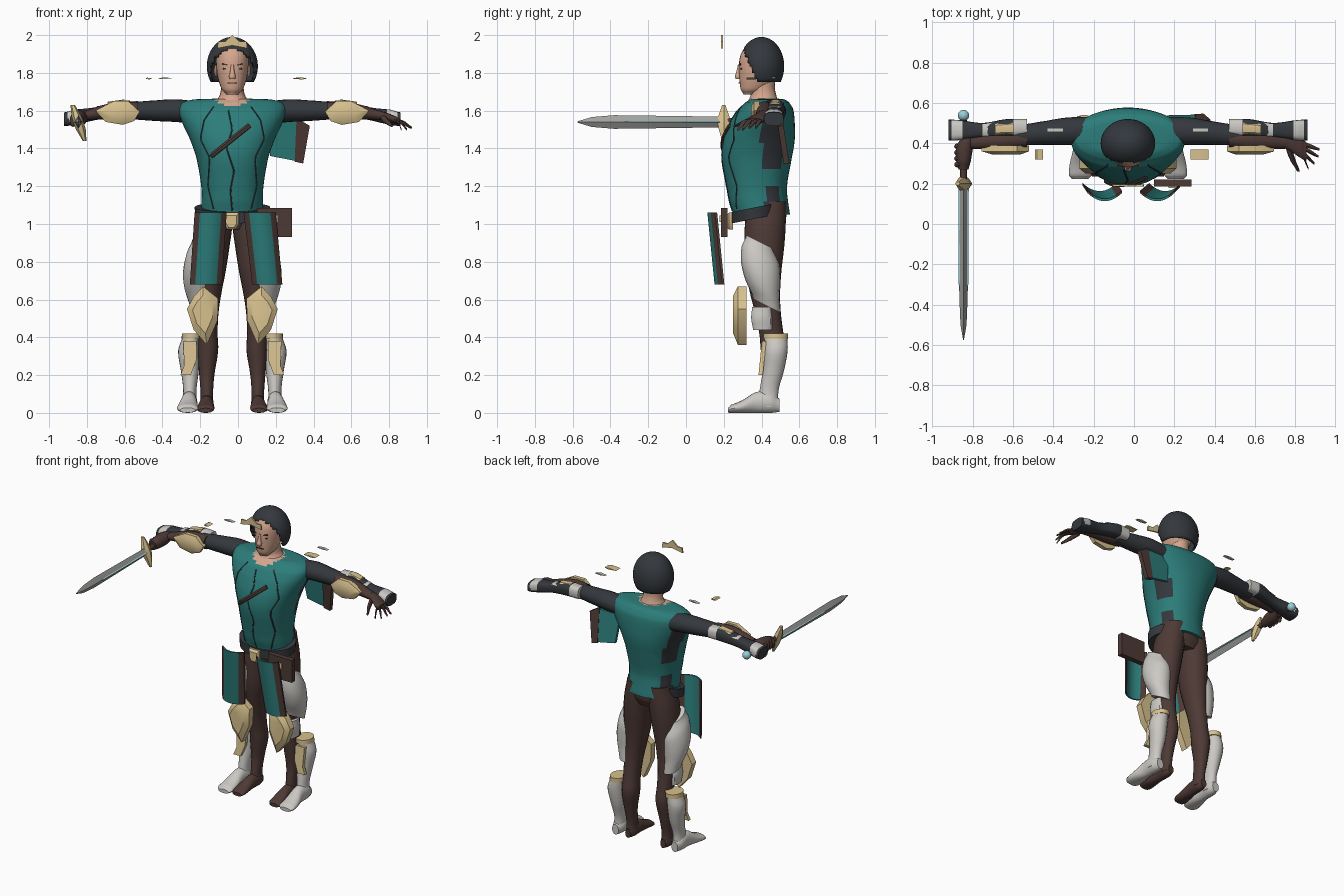
import bpy, bmesh, math
from mathutils import Vector
from mathutils.bvhtree import BVHTree

if "Cube" in bpy.data.objects:
    bpy.data.objects.remove(bpy.data.objects["Cube"])

CX = -0.03  # body centre line


def colour(name, r, g, b):
    m = bpy.data.materials.new(name)
    m.diffuse_color = (r, g, b, 1)
    m.use_nodes = True
    m.node_tree.nodes["Principled BSDF"].inputs["Base Color"].default_value = m.diffuse_color
    return m


TEAL = colour("teal cloth", 0.025, 0.205, 0.195)
SLATE = colour("dark slate", 0.034, 0.039, 0.046)
BROWN = colour("brown leather", 0.075, 0.042, 0.036)
GOLD = colour("pale gold", 0.68, 0.53, 0.27)
WHITE = colour("off white", 0.60, 0.58, 0.55)
SKIN = colour("skin", 0.66, 0.38, 0.27)
BLUE = colour("pale blue", 0.32, 0.62, 0.68)
STEEL = colour("steel", 0.36, 0.36, 0.35)


def build(name, verts, faces, mats, rule=None):
    me = bpy.data.meshes.new(name)
    me.from_pydata(verts, [], faces)
    bm = bmesh.new()
    bm.from_mesh(me)
    bmesh.ops.recalc_face_normals(bm, faces=bm.faces)
    bm.to_mesh(me)
    bm.free()
    for m in mats:
        me.materials.append(m)
    if rule:
        for p in me.polygons:
            p.material_index = rule(p.center)
    ob = bpy.data.objects.new(name, me)
    bpy.context.collection.objects.link(ob)
    return ob


def loft(name, rings, axis, mats, rule=None, n=20, sub=4, power=2.0, skew=0):
    """rings: (position on axis, centre a, centre b, radius a, radius b)"""
    if sub > 1:
        fine = []
        for i in range(len(rings) - 1):
            p = [rings[max(0, min(len(rings) - 1, i + k))] for k in (-1, 0, 1, 2)]
            for s in range(sub):
                t = s / sub
                r = [0.5 * (2 * b + (c - a) * t + (2 * a - 5 * b + 4 * c - d) * t * t
                            + (3 * b - a - 3 * c + d) * t ** 3) for a, b, c, d in zip(*p)]
                r[0] = p[1][0] + (p[2][0] - p[1][0]) * t
                fine.append(r)
        rings = fine + [rings[-1]]
    verts, faces = [], []
    for h, ca, cb, ra, rb in rings:
        for k in range(n):
            a = 2 * math.pi * k / n
            c, s = math.cos(a), math.sin(a)
            u = ca + ra * math.copysign(abs(c) ** (2 / power), c)
            v = cb + rb * math.copysign(abs(s) ** (2 / power), s)
            verts.append({'x': (h, u, v), 'y': (u, h, v), 'z': (u, v, h + skew * (v - 0.4))}[axis])
    for i in range(len(rings) - 1):
        for k in range(n):
            a, b = i * n + k, i * n + (k + 1) % n
            faces.append((a, b, b + n, a + n))
    faces += [tuple(range(n)), tuple(range(len(verts) - n, len(verts)))]
    return build(name, verts, faces, mats, rule)


def prism(name, pts, y0, y1, mat, lean=0.0, ridge=1.0):
    """Outline in x, z pushed through y; ridge < 1 makes a chamfered front."""
    n = len(pts)
    mx, mz = sum(p[0] for p in pts) / n, sum(p[1] for p in pts) / n
    ym = y0 + (y1 - y0) * (0.35 if ridge < 1 else 0.0)
    layers = [(y1, 1.0), (ym, 1.0)] + ([(y0, ridge)] if ridge < 1 else [])
    verts = [(mx + (x - mx) * s, y + (mz - z) * lean, mz + (z - mz) * s) for y, s in layers for x, z in pts]
    faces = [(i * n + k, i * n + (k + 1) % n, (i + 1) * n + (k + 1) % n, (i + 1) * n + k)
             for i in range(len(layers) - 1) for k in range(n)]
    faces += [tuple(range(n)), tuple(range(len(verts) - n, len(verts)))]
    return build(name, verts, faces, [mat])


def box(name, x0, x1, y0, y1, z0, z1, mat):
    return prism(name, [(x0, z0), (x1, z0), (x1, z1), (x0, z1)], y0, y1, mat)


def ball(name, c, r, mat, n=16):
    rings = [(c[2] - r[2] * math.cos(math.pi * i / n), c[0], c[1],
              r[0] * math.sin(math.pi * i / n) + 1e-4, r[1] * math.sin(math.pi * i / n) + 1e-4)
             for i in range(n + 1)]
    return loft(name, rings, 'z', [mat], n=2 * n, sub=1)


# torso: tunic with dark side patches and a skin-coloured collar opening
def tunic(c):
    if c.z > 1.58 and ((c.x - CX) / 0.10) ** 2 + ((c.y - 0.39) / 0.10) ** 2 < 1:
        return 2
    side = abs(c.x - CX) > 0.12 and 0.40 < c.y < 0.51
    return 1 if side and (1.30 < c.z < 1.58 or (c.z < 1.2 and c.y > 0.42)) else 0


torso = loft("tunic", [(1.05, CX, .40, .165, .15), (1.12, CX, .385, .163, .155), (1.2, CX, .375, .165, .16),
                       (1.35, CX, .375, .19, .185), (1.45, CX, .388, .225, .188), (1.55, CX, .407, .27, .168),
                       (1.61, CX, .422, .283, .145), (1.645, CX, .43, .262, .115), (1.66, CX, .43, .2, .09),
                       (1.665, CX, .43, .06, .05)], 'z', [TEAL, SLATE, SKIN], tunic, n=48, sub=5, power=2.2)
surface = BVHTree.FromPolygons([v.co for v in torso.data.vertices], [p.vertices for p in torso.data.polygons])


def line(name, pts, r, mat, n=24):
    """Thin cord lying on the front of the tunic."""
    cu = bpy.data.curves.new(name, 'CURVE')
    cu.dimensions, cu.bevel_depth, cu.bevel_resolution, cu.use_fill_caps = '3D', r, 1, True
    sp = cu.splines.new('POLY')
    sp.points.add(n)
    for i in range(n + 1):
        f = i / n * (len(pts) - 1)
        k = min(int(f), len(pts) - 2)
        x, z = (pts[k][j] + (pts[k + 1][j] - pts[k][j]) * (f - k) for j in (0, 1))
        hit = surface.ray_cast(Vector((x, -1, z)), Vector((0, 1, 0)))[0]
        sp.points[i].co = (x, hit.y if hit else 0.3, z, 1)
    cu.materials.append(mat)
    ob = bpy.data.objects.new(name, cu)
    bpy.context.collection.objects.link(ob)
    bpy.ops.object.select_all(action='DESELECT')
    ob.select_set(True)
    bpy.context.view_layer.objects.active = ob
    bpy.ops.object.convert(target='MESH')


line("chest_strap", [(-.14, 1.36), (.06, 1.52)], .014, BROWN)
line("centre_seam", [(-.05, 1.6), (-.03, 1.5), (-.06, 1.4), (-.02, 1.28), (-.04, 1.18), (-.03, 1.07)], .004, SLATE)
for s in (-1, 1):
    line("chest_seam", [(CX + s * d, z) for d, z in ((.1, 1.62), (.15, 1.55), (.17, 1.45), (.12, 1.35), (.13, 1.2), (.1, 1.08))],
         .004, SLATE)

# hips, belt, buckle and pouch
loft("hips", [(.97, CX, .42, .12, .09), (1.02, CX, .42, .165, .11), (1.15, CX, .41, .15, .12)], 'z', [BROWN])
loft("belt", [(1.035, CX, .37, .195, .13), (1.095, CX, .37, .2, .13)], 'z', [SLATE], n=32, sub=1, skew=0.2)
prism("buckle", [(-.075, 1.06), (-.075, 1.0), (-.055, .97), (-.015, .97), (.005, 1.0), (.005, 1.06)], .215, .25, GOLD, ridge=.7)
box("pouch", .10, .285, .185, .22, .93, 1.085, BROWN)
box("pouch_clasp", .17, .21, .178, .19, 1.01, 1.045, GOLD)

# two curved skirt panels with leather borders
for xa, xb, xc, xd in ((-.23, -.06, -.255, -.085), (.03, .2, .075, .235)):
    nu, nv = 12, 10
    vs, fs = [], []
    for back in (0, 1):
        for j in range(nv + 1):
            for i in range(nu + 1):
                u, v = i / nu, j / nv
                x0, x1 = xa + (xc - xa) * v, xb + (xd - xb) * v
                vs.append((x0 + (x1 - x0) * u, .113 + .038 * v + .04 * (2 * u - 1) ** 2 + .012 * back, 1.06 - .38 * v))
    w, tot = nu + 1, (nu + 1) * (nv + 1)
    for o in (0, tot):
        fs += [(o + j * w + i, o + j * w + i + 1, o + j * w + w + i + 1, o + j * w + w + i) for j in range(nv) for i in range(nu)]
    rim = [i for i in range(w)] + [j * w + nu for j in range(1, nv + 1)] + \
          [nv * w + i for i in range(nu - 1, -1, -1)] + [j * w for j in range(nv - 1, 0, -1)]
    fs += [(a, b, b + tot, a + tot) for a, b in zip(rim, rim[1:] + rim[:1])]

    def border(c):
        v = (1.06 - c.z) / .38
        x0, x1 = xa + (xc - xa) * v, xb + (xd - xb) * v
        return int(not .16 < (c.x - x0) / (x1 - x0) < .84)
    build("skirt_panel", vs, fs, [TEAL, BROWN], border)

# short cape panel behind one shoulder
prism("cape_panel", [(.15, 1.55), (.31, 1.55), (.30, 1.335), (.17, 1.36)], .505, .525, TEAL, lean=.15)
prism("cape_border", [(.31, 1.56), (.38, 1.52), (.345, 1.32), (.30, 1.33)], .50, .53, BROWN, lean=.15)

# neck, head and face
loft("neck", [(1.58, CX, .40, .12, .10), (1.63, CX, .405, .105, .09), (1.675, CX, .41, .07, .07), (1.72, CX, .405, .06, .065),
              (1.78, CX, .41, .06, .065)], 'z', [SKIN])
loft("head", [(1.685, CX, .34, .03, .035), (1.71, CX, .355, .055, .065), (1.76, CX, .38, .074, .097), (1.83, CX, .392, .085, .112),
              (1.89, CX, .395, .085, .108), (1.94, CX, .4, .07, .085), (1.965, CX, .4, .03, .04)], 'z', [SKIN], n=28, power=2.2)
loft("nose", [(1.768, CX, .275, .015, .012), (1.782, CX, .275, .018, .016), (1.80, CX, .277, .012, .012), (1.845, CX, .285, .008, .01)],
     'z', [SKIN], n=12, sub=2)
box("mouth", CX - .026, CX + .026, .278, .284, 1.744, 1.749, BROWN)
for s in (-1, 1):
    x = CX + s * .035
    box("eye", x - .015, x + .015, .288, .296, 1.818, 1.826, SLATE)
    prism("eyebrow", [(x - s * .02, 1.836), (x + s * .02, 1.845), (x + s * .02, 1.851), (x - s * .02, 1.843)], .284, .292, BROWN)
    ball("ear", (CX + s * .087, .40, 1.81), (.01, .02, .032), SKIN, 8)

# bowl-shaped cap opened over the face
cap = ball("cap", (CX, .40, 1.835), (.135, .12, .155), SLATE, 28)
bm = bmesh.new()
bm.from_mesh(cap.data)
cut = [f for f in bm.faces if f.calc_center_median().z < 1.757 or
       (f.calc_center_median().z < 1.93 and f.calc_center_median().y < .375 - .42 * (f.calc_center_median().z - 1.757))]
bmesh.ops.delete(bm, geom=cut, context='FACES')
bm.to_mesh(cap.data)
bm.free()
cap.modifiers.new("thickness", 'SOLIDIFY').thickness = .012

prism("tiara", [(-.11, 1.93), (-.03, 1.945), (.05, 1.93), (.045, 1.965), (.01, 1.965), (-.03, 2.0), (-.07, 1.965), (-.105, 1.965)],
      .185, .195, GOLD)


def pts(s, outline):
    return [(CX + s * d, z) for d, z in outline]


for s in (-1, 1):
    def side(rings):  # rings along z, offset from the centre line
        return [(z, CX + s * d, y, a, b) for z, d, y, a, b in rings]

    def out(rings):  # rings along x
        return [(CX + s * d, y, z, a, b) for d, y, z, a, b in rings]

    def fwd(rings):  # rings along y
        return [(y, CX + s * d, z, a, b) for y, d, z, a, b in rings]

    # arm, forearm and the gauntlet behind it
    loft("upper_arm", out([(.18, .46, 1.59, .07, .06), (.3, .46, 1.6, .068, .06), (.4, .452, 1.6, .06, .055),
                           (.55, .44, 1.6, .05, .045)]), 'x', [SLATE])
    loft("forearm", out([(.5, .42, 1.6, .04, .045), (.6, .415, 1.6, .048, .048), (.7, .41, 1.59, .04, .036),
                         (.78, .405, 1.575, .032, .025)]), 'x', [BROWN])
    loft("gauntlet", out([(.50, .48, 1.61, .04, .04), (.6, .475, 1.61, .045, .042), (.72, .465, 1.585, .036, .034),
                          (.84, .465, 1.565, .05, .04), (.89, .465, 1.555, .052, .036)]), 'x', [SLATE, WHITE],
         lambda c: int(abs(c.x - CX) < .56 or .83 < abs(c.x - CX) < .87 and c.z > 1.55), sub=6, power=3)
    loft("gauntlet_plate", out([(.57, .475, 1.648, .03, .012), (.66, .47, 1.635, .026, .012)]), 'x', [GOLD], n=8, sub=1)
    loft("gauntlet_trim", out([(.67, .47, 1.62, .035, .008), (.72, .465, 1.615, .03, .008)]), 'x', [WHITE], n=8, sub=1)
    prism("arm_guard", pts(s, [(.49, 1.595), (.55, 1.65), (.63, 1.65), (.725, 1.60), (.67, 1.54), (.58, 1.525), (.52, 1.545)]),
          .345, .388, GOLD, ridge=.6)

    # leg, foot and the boot standing beside it
    loft("leg", side([(1.12, .08, .43, .075, .1), (1.0, .092, .42, .092, .108), (.88, .105, .415, .09, .105),
                      (.75, .115, .41, .08, .095), (.62, .125, .42, .065, .078), (.52, .13, .435, .056, .068),
                      (.42, .13, .452, .052, .064), (.33, .13, .462, .055, .066), (.2, .135, .455, .04, .048),
                      (.1, .135, .44, .033, .045), (.03, .135, .44, .036, .05)]), 'z', [BROWN])
    loft("foot", fwd([(.49, .135, .035, .02, .03), (.45, .135, .045, .036, .045), (.37, .137, .045, .037, .045),
                      (.30, .14, .03, .045, .03), (.25, .142, .02, .046, .02), (.235, .142, .013, .035, .012)]), 'y', [BROWN])
    loft("thigh_guard", side([(.90, .165, .39, .05, .07), (.83, .168, .395, .077, .1), (.74, .175, .395, .086, .103),
                              (.66, .175, .405, .078, .09), (.58, .165, .43, .06, .07)]), 'z', [WHITE], skew=-.5)
    loft("knee_patch", side([(.44, .18, .405, .022, .05), (.5, .183, .4, .026, .055), (.56, .18, .4, .022, .05)]), 'z', [WHITE], n=12)
    loft("boot", side([(.41, .215, .475, .047, .06), (.33, .23, .475, .057, .063), (.22, .225, .462, .047, .056),
                       (.12, .225, .44, .035, .05), (.03, .228, .435, .04, .055)]), 'z', [WHITE])
    loft("boot_foot", fwd([(.495, .228, .04, .025, .035), (.45, .228, .055, .042, .055), (.37, .23, .055, .042, .055),
                           (.30, .235, .034, .053, .034), (.24, .237, .022, .055, .022), (.222, .237, .014, .04, .013)]), 'y', [WHITE])
    loft("boot_band", side([(.39, .215, .475, .054, .066), (.42, .213, .475, .054, .066)]), 'z', [GOLD], sub=1)
    prism("shin_plate", pts(s, [(.19, .38), (.26, .38), (.255, .25), (.275, .2), (.22, .2), (.19, .28)]), .392, .415, GOLD, lean=-.1)
    prism("knee_guard", pts(s, [(.155, .67), (.075, .605), (.078, .49), (.135, .36), (.205, .44), (.24, .55), (.205, .615)]),
          .25, .32, GOLD, ridge=.65)

    # loose slivers beside the head
    prism("gold_sliver", pts(s, [(.31, 1.77), (.37, 1.775), (.40, 1.77), (.37, 1.765)] if s > 0 else
                             [(.42, 1.77), (.45, 1.775), (.46, 1.77), (.44, 1.765)]), .32, .37, GOLD)
    prism("white_sliver", pts(s, [(.32, 1.772), (.36, 1.777), (.40, 1.77), (.36, 1.767)]), .455, .475, WHITE)

# open hand
loft("open_palm", [(.73, .41, 1.578, .03, .025), (.78, .40, 1.568, .042, .022), (.83, .375, 1.553, .05, .02), (.855, .36, 1.545, .046, .015)],
     'x', [BROWN])
for y0, tip in ((.395, (.92, .37)), (.375, (.915, .335)), (.35, (.895, .30)), (.33, (.865, .275))):
    a, z1 = .84, 1.51 if tip[0] > .9 else 1.5
    loft("finger", [(a, y0, 1.547, .011, .011), ((a + tip[0]) / 2, (y0 + tip[1]) / 2, 1.535, .011, .011), (tip[0], tip[1], z1, .006, .006)],
         'x', [BROWN], n=10)
loft("thumb", [(.37, .77, 1.56, .016, .016), (.31, .79, 1.54, .013, .013), (.26, .815, 1.52, .007, .007)], 'y', [BROWN], n=10)

# gripping hand
SX = -.845
loft("fist", [(.27, SX, 1.55, .025, .03), (.31, SX, 1.555, .036, .04), (.38, SX + .005, 1.56, .042, .042), (.435, SX + .02, 1.57, .03, .026)],
     'y', [BROWN])
for i in range(4):
    ball("knuckle", (SX - .028, .295 + .03 * i, 1.548), (.018, .015, .034), BROWN, 8)

# sword
loft("blade", [(-.575, SX, 1.54, .002, .003), (-.5, SX, 1.54, .015, .026), (-.38, SX, 1.54, .02, .036), (0, SX, 1.54, .021, .031),
               (.18, SX, 1.54, .021, .028)], 'y', [STEEL], n=4, sub=1)
loft("blade_inlay", [(-.36, SX, 1.54, .019, .003), (-.28, SX, 1.54, .025, .014), (.17, SX, 1.54, .026, .015)], 'y', [BLUE], n=4, sub=1)
loft("crossguard", [(1.44, -.812, .2, .01, .01), (1.50, -.832, .2, .026, .03), (1.54, -.845, .2, .028, .04), (1.57, -.855, .2, .026, .034),
                    (1.63, -.875, .2, .012, .01)], 'z', [GOLD], n=6, sub=1)
loft("grip", [(.22, SX, 1.545, .017, .017), (.52, SX, 1.55, .017, .017)], 'y', [BROWN], n=12, sub=1)
ball("pommel", (SX, .538, 1.55), (.028, .028, .028), BLUE, 8)

# smooth shading with sharp edges kept
bpy.ops.object.select_all(action='SELECT')
bpy.context.view_layer.objects.active = torso
bpy.ops.object.shade_smooth_by_angle(angle=math.radians(35))
